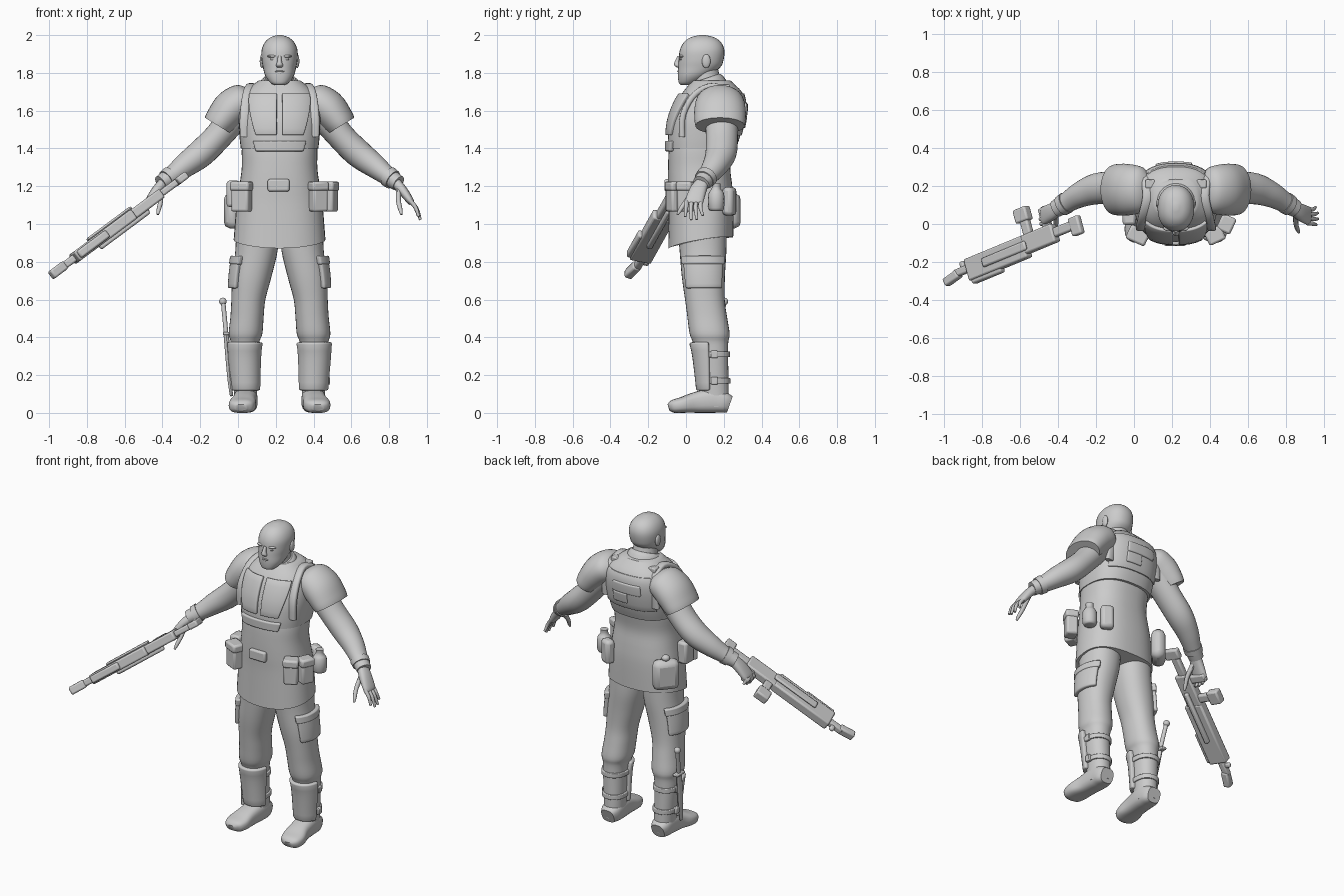
import bpy, bmesh, math
from mathutils import Vector, Matrix

cube = bpy.data.objects.get("Cube")
if cube:
    bpy.data.objects.remove(cube, do_unlink=True)

grey = bpy.data.materials.new("light_grey")
grey.use_nodes = True
grey.diffuse_color = (0.6, 0.6, 0.6, 1)
grey.node_tree.nodes["Principled BSDF"].inputs["Base Color"].default_value = (0.6, 0.6, 0.6, 1)

CX = 0.22  # body centre line
parts = []


def add(name, bm, matrix=None, bevel=0):
    bmesh.ops.recalc_face_normals(bm, faces=bm.faces)
    mesh = bpy.data.meshes.new(name)
    bm.to_mesh(mesh)
    bm.free()
    ob = bpy.data.objects.new(name, mesh)
    bpy.context.collection.objects.link(ob)
    mesh.materials.append(grey)
    if matrix:
        ob.matrix_world = matrix
    if bevel:
        mod = ob.modifiers.new("Bevel", 'BEVEL')
        mod.width, mod.segments = bevel, 2
    parts.append(ob)
    return ob


def refine(pts, k=4):
    """Smooth curve through rows of (x, y, z, ra, rb)."""
    p = [Vector(q) for q in pts]
    out = []
    for i in range(len(p) - 1):
        a, b, c, d = p[max(i - 1, 0)], p[i], p[i + 1], p[min(i + 2, len(p) - 1)]
        for j in range(k):
            t = j / k
            out.append(b + (c - a) * (t / 2) + (a * 2 - b * 5 + c * 4 - d) * (t * t / 2)
                       + (b * 3 - a - c * 3 + d) * (t ** 3 / 2))
    return out + [p[-1]]


def oval(a, power):
    c, s = math.cos(a), math.sin(a)
    return (math.copysign(abs(c) ** (2 / power), c), math.copysign(abs(s) ** (2 / power), s))


def tube(name, pts, n=28, power=2, ref=(0, 1, 0), flat=False, k=4):
    """Skin oval sections along a path; flat keeps every section level."""
    rows = refine(pts, k)
    mid = [Vector(r[:3]) for r in rows]
    bm = bmesh.new()
    rings = []
    for i, r in enumerate(rows):
        t = Vector((0, 0, 1)) if flat else (mid[min(i + 1, len(mid) - 1)] - mid[max(i - 1, 0)]).normalized()
        u = Vector(ref)
        u = (u - t * u.dot(t)).normalized()
        v = u.cross(t)
        ring = []
        for j in range(n):
            c, s = oval(math.tau * j / n, power)
            ring.append(bm.verts.new(mid[i] + v * (c * r[3]) + u * (s * r[4])))
        rings.append(ring)
    for a, b in zip(rings, rings[1:]):
        for j in range(n):
            bm.faces.new((a[j], a[(j + 1) % n], b[(j + 1) % n], b[j]))
    bm.faces.new(rings[0])
    bm.faces.new(rings[-1])
    return add(name, bm)


def plate(name, rings, top, bottom, z0, z1, thick, power=2, n=14):
    """Raised panel following a level-section body between two angle ranges."""
    rows = sorted(refine(rings), key=lambda r: r[2])
    bm = bmesh.new()
    grid = []
    for i in range(7):
        f = i / 6
        z = z0 + (z1 - z0) * f
        hi = next((q for q in range(1, len(rows)) if rows[q][2] >= z), len(rows) - 1)
        lo, up = rows[hi - 1], rows[hi]
        r = lo.lerp(up, (z - lo[2]) / (up[2] - lo[2])) if len(lo) < 5 else lo + (up - lo) * ((z - lo[2]) / (up[2] - lo[2]))
        line = []
        for j in range(n + 1):
            a0 = bottom[0] + (top[0] - bottom[0]) * f
            a1 = bottom[1] + (top[1] - bottom[1]) * f
            c, s = oval(math.radians(a0 + (a1 - a0) * j / n), power)
            line.append(bm.verts.new((r[0] + c * r[3], r[1] + s * r[4], z)))
        grid.append(line)
    for a, b in zip(grid, grid[1:]):
        for j in range(n):
            bm.faces.new((a[j], a[j + 1], b[j + 1], b[j]))
    ob = add(name, bm)
    mod = ob.modifiers.new("Thickness", 'SOLIDIFY')
    mod.thickness, mod.offset = thick * 2, 0
    mod = ob.modifiers.new("Bevel", 'BEVEL')
    mod.width, mod.segments = thick * 0.4, 2
    return ob


def box(name, loc, size, turn=0, bevel=0.01, frame=None):
    bm = bmesh.new()
    bmesh.ops.create_cube(bm, size=1)
    bmesh.ops.scale(bm, vec=size, verts=bm.verts)
    m = Matrix.Translation(loc) @ Matrix.Rotation(math.radians(turn), 4, 'Z')
    return add(name, bm, frame @ m if frame else m, bevel)


def ball(name, loc, size):
    bm = bmesh.new()
    bmesh.ops.create_uvsphere(bm, u_segments=20, v_segments=12, radius=1)
    bmesh.ops.scale(bm, vec=size, verts=bm.verts)
    return add(name, bm, Matrix.Translation(loc))


# Tunic with a sloping hem
tunic = [(CX, .078, .92, .243, .172), (CX, .08, 1.1, .228, .172), (CX, .075, 1.2, .213, .17),
         (CX, .07, 1.3, .2, .165), (CX, .08, 1.4, .2, .17), (CX, .1, 1.5, .19, .17)]
skirt = tube("tunic", tunic, 40, 2.4, flat=True)
for v in skirt.data.vertices:
    if v.co.z < 1.05:
        v.co.z += (1.05 - v.co.z) * (1.3 * (v.co.y - .08) - .15 * math.cos((v.co.x - CX) * 6))

# Chest armour, its raised plates and straps
vest = [(CX, .085, 1.4, .205, .18), (CX, .095, 1.46, .212, .19), (CX, .11, 1.55, .218, .195),
        (CX, .13, 1.64, .21, .182), (CX, .14, 1.7, .185, .155), (CX, .135, 1.76, .11, .1)]
tube("chest_armour", vest, 40, 2.5, flat=True)
plate("belly_plate", vest, (-126, -54), (-122, -58), 1.385, 1.44, .016, 2.5)
plate("left_breast_plate", vest, (-88, -42), (-88, -60), 1.47, 1.685, .016, 2.5)
plate("right_breast_plate", vest, (-138, -92), (-120, -92), 1.47, 1.685, .016, 2.5)
plate("back_plate", vest, (45, 135), (40, 140), 1.47, 1.69, .008, 2.5)
plate("back_panel_upper", vest, (72, 114), (72, 114), 1.575, 1.64, .016, 2.5)
plate("back_panel_lower", vest, (72, 92), (72, 92), 1.51, 1.575, .016, 2.5)

# Neck, collar and head
tube("neck", [(CX, .125, 1.7, .085, .085), (CX, .105, 1.77, .075, .075), (CX, .09, 1.84, .07, .075)])
tube("collar", [(CX, .115, 1.725, .11, .105), (CX, .105, 1.755, .1, .095), (CX, .1, 1.77, .085, .08)],
     ref=(0, 1, .35))
tube("head", [(CX, -.005, 1.735, .022, .02), (CX, .008, 1.747, .048, .046), (CX, .04, 1.785, .076, .083),
              (CX, .07, 1.83, .088, .112), (CX, .08, 1.87, .095, .119), (CX, .085, 1.92, .095, .118),
              (CX, .087, 1.96, .079, .1), (CX, .087, 1.987, .05, .065), (CX, .087, 2, .012, .015)],
     power=2.2, flat=True)
tube("nose", [(CX, -.034, 1.89, .009, .01), (CX, -.045, 1.86, .012, .015), (CX, -.046, 1.84, .019, .016),
              (CX, -.036, 1.828, .012, .01)], 12, flat=True)
ball("upper_lip", (CX, -.036, 1.808), (.027, .011, .006))
ball("lower_lip", (CX, -.033, 1.798), (.022, .011, .007))
ball("chin", (CX, -.022, 1.762), (.028, .018, .018))
for s, side in ((1, "left"), (-1, "right")):
    ball(side + "_brow", (CX + s * .036, -.022, 1.888), (.03, .016, .008))
    ball(side + "_eye", (CX + s * .036, -.024, 1.873), (.015, .01, .007))
    ball(side + "_ear", (CX + s * .093, .107, 1.862), (.012, .023, .037))

# Everything that comes in left and right copies
for s, side in ((1, "left"), (-1, "right")):
    def sided(rows):
        return [(CX + s * r[0],) + tuple(r[1:]) for r in rows]

    # Arm, shoulder guard and strap
    tube(side + "_arm", sided([(.19, .185, 1.63, .085, .09), (.32, .19, 1.47, .074, .085),
                               (.415, .185, 1.375, .074, .082), (.5, .155, 1.31, .064, .068),
                               (.57, .115, 1.255, .05, .054), (.63, .08, 1.215, .042, .046)]))
    tube(side + "_cuff", sided([(.575, .112, 1.252, .056, .058), (.6, .096, 1.234, .053, .055)]))
    tube(side + "_shoulder_guard", sided([(.145, .18, 1.68, .04, .07), (.18, .18, 1.66, .088, .118),
                                          (.25, .18, 1.615, .1, .135), (.305, .18, 1.55, .09, .135),
                                          (.325, .18, 1.52, .083, .13)]), 32)
    tube(side + "_shoulder_strap", sided([(.185, -.02, 1.46, .016, .025), (.185, -.015, 1.58, .016, .025),
                                          (.17, .05, 1.69, .016, .025), (.15, .15, 1.73, .016, .025),
                                          (.165, .25, 1.67, .016, .025), (.18, .25, 1.5, .016, .025)]),
         16, 3, ref=(1, 0, 0))
    box(side + "_shoulder_buckle", (CX + s * .135, .21, 1.725), (.05, .045, .03), bevel=.006)

    # Hand: the right one is curled around the weapon grip
    grip = 1 if s > 0 else .55
    tube(side + "_palm", sided([(.61, .09, 1.225, .027, .034), (.65, .065, 1.18, .026, .044),
                                (.69, .045, 1.125, .02, .048), (.7, .042, 1.108, .014, .042)]), 20, 2.5)
    for i in range(4):
        y = .005 + i * .025
        reach = (.075, .09, .088, .07)[i] * grip
        curl = s < 0
        tube(f"{side}_finger_{i + 1}", sided([
            (.69, y, 1.125, .012, .012), (.69 + reach * .4, y - .004, 1.125 - reach * .5, .011, .011),
            (.69 + reach * (.1 if curl else .62), y + (i - 1.5) * .006, 1.125 - reach * 1.15, .007, .007)]), 10)
    tube(side + "_thumb", sided([(.63, .05, 1.18, .014, .018), (.63, .0, 1.12, .013, .013),
                                 (.64, -.03, 1.075, .011, .011), (.645, -.045, 1.05, .006, .006)]), 10)

    # Trousers, boot and shin guard
    leg = sided([(.18, .155, .03, .06, .073), (.18, .15, .12, .062, .076), (.185, .138, .3, .07, .085),
                 (.183, .13, .375, .076, .094), (.18, .125, .42, .089, .106), (.172, .112, .51, .088, .105),
                 (.165, .1, .6, .09, .105), (.147, .092, .72, .104, .114), (.122, .09, .86, .112, .124),
                 (.115, .085, 1, .115, .13)])
    tube(side + "_leg", leg, 32, 2.2, flat=True)
    plate(side + "_shin_guard", leg, (-175, -5), (-165, -15), .12, .375, .02, 2.2)
    for z in (.17, .31):
        plate(side + "_calf_strap", leg, (-20, 200), (-20, 200), z - .015, z + .015, .01, 2.2, 20)
        box(side + "_strap_buckle", (CX + s * .255, .15, z), (.025, .035, .04), bevel=.005)
    mid = 0 if s > 0 else 180
    plate(side + "_thigh_pocket", leg, (mid - 50, mid + 50), (mid - 50, mid + 50), .66, .8, .02, 2.2)
    plate(side + "_pocket_flap", leg, (mid - 54, mid + 54), (mid - 54, mid + 54), .785, .83, .025, 2.2)
    tube(side + "_boot", sided([(.18, .232, .045, .045, .045), (.18, .2, .055, .06, .055),
                                (.18, .14, .065, .064, .065), (.187, .05, .055, .063, .055),
                                (.197, -.02, .042, .072, .042), (.203, -.07, .034, .06, .034),
                                (.204, -.092, .028, .03, .018)]), 24, 2.8, ref=(0, 0, 1))

# Belt kit
box("belt_buckle", (CX - .005, -.1, 1.205), (.115, .03, .065))
for name, x, y, turn, w in (("right_pouch", .02, -.06, -25, .1), ("left_pouch", .425, -.06, 25, .085),
                            ("left_side_pouch", .485, .0, 65, .08)):
    box(name, (x, y, 1.14), (w, .07, .15), turn, .012)
    box(name + "_flap", (x, y, 1.2), (w + .01, .08, .05), turn, .012)
box("right_side_pouch", (-.025, .04, 1.16), (.07, .09, .14), bevel=.015)
tube("flask", [(.475, .16, 1.07, .03, .03), (.475, .16, 1.085, .042, .042), (.475, .16, 1.16, .042, .042),
               (.475, .16, 1.185, .024, .024), (.475, .16, 1.215, .024, .024)], 16, k=2)
box("rear_pouch", (.4, .23, 1.12), (.08, .06, .15), -25, .02)
box("canteen", (-.005, .215, 1.07), (.16, .085, .19), 50, .035)
ball("canteen_cap", (-.005, .215, 1.175), (.025, .025, .02))

# Sheathed knife on the right leg
tube("knife_sheath", [(-.035, .1, .09, .008, .012), (-.045, .12, .2, .013, .021), (-.062, .16, .41, .014, .022)], 12)
tube("knife_handle", [(-.062, .16, .41, .012, .014), (-.078, .2, .58, .012, .014)], 12)
box("knife_guard", (-.063, .163, .42), (.035, .08, .016), bevel=.005)
ball("knife_pommel", (-.08, .203, .59), (.02, .02, .02))

# Rifle, laid out along its own axis from stock to muzzle
along = Vector((-.7, -.29, -.52)).normalized()
wide = Vector((0, 1, 0))
wide = (wide - along * wide.dot(along)).normalized()
rifle = Matrix((along, wide, along.cross(wide))).transposed().to_4x4()
rifle.translation = (-.28, 0, 1.255)
for name, loc, size in (
        ("butt", (.03, 0, 0), (.065, .1, .04)), ("stock", (.12, .01, 0), (.16, .05, .036)),
        ("receiver", (.32, .01, 0), (.3, .1, .055)), ("fore_body", (.57, .0, 0), (.4, .12, .06)),
        ("side_rail", (.66, -.055, 0), (.2, .05, .045)), ("top_rail", (.45, .0, .035), (.34, .03, .03)),
        ("under_rail", (.5, 0, -.035), (.3, .05, .02)), ("grip", (.21, .1, 0), (.05, .12, .035)),
        ("magazine_neck", (.34, .1, 0), (.05, .12, .04)), ("magazine", (.345, .165, 0), (.085, .075, .055)),
        ("barrel", (.8, .01, 0), (.12, .04, .04)), ("barrel_lug", (.8, .035, 0), (.03, .05, .025)),
        ("muzzle", (.885, -.005, 0), (.1, .045, .05))):
    box("rifle_" + name, loc, size, -12 if name == "muzzle" else 0, .01, rifle)

# Smooth shading with crisp edges
bpy.ops.object.select_all(action='DESELECT')
for ob in parts:
    ob.select_set(True)
bpy.context.view_layer.objects.active = parts[0]
bpy.ops.object.shade_smooth_by_angle(angle=math.radians(40))
